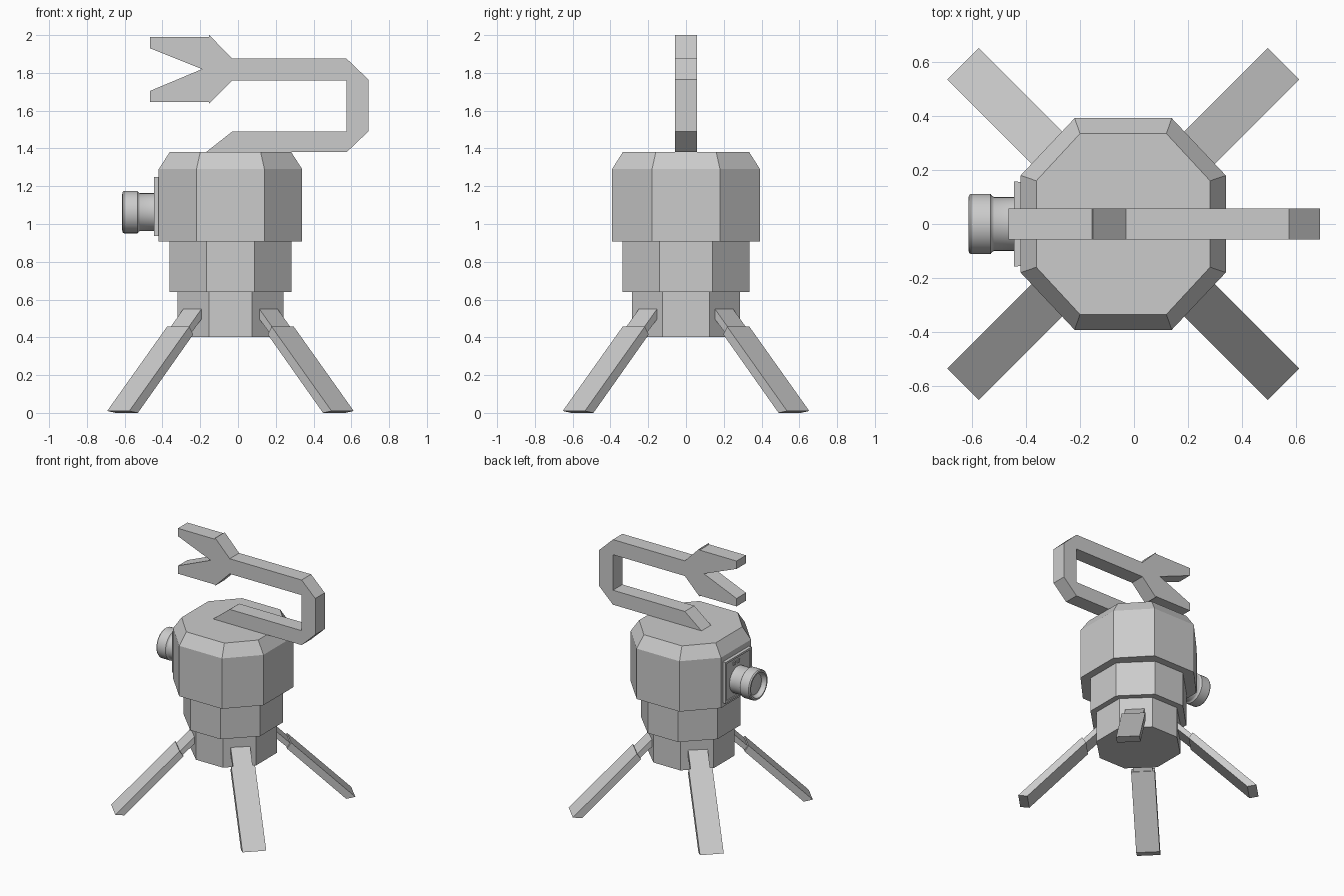
import bpy, bmesh, math
from mathutils import Matrix

if "Cube" in bpy.data.objects:
    bpy.data.objects.remove(bpy.data.objects["Cube"])

CX = -0.04   # body axis


def finish(name, bm, smooth=False):
    bmesh.ops.recalc_face_normals(bm, faces=bm.faces)
    me = bpy.data.meshes.new(name)
    bm.to_mesh(me)
    bm.free()
    ob = bpy.data.objects.new(name, me)
    bpy.context.collection.objects.link(ob)
    if smooth:
        bpy.ops.object.select_all(action='DESELECT')
        ob.select_set(True)
        bpy.context.view_layer.objects.active = ob
        bpy.ops.object.shade_smooth_by_angle(angle=math.radians(30))
    return ob


def loft(name, rings):
    """Stack of chamfered-square rings: (half x, half y, flat x, flat y, z)."""
    bm = bmesh.new()
    loops = []
    for hx, hy, fx, fy, z in rings:
        pts = [(hx, -fy), (hx, fy), (fx, hy), (-fx, hy),
               (-hx, fy), (-hx, -fy), (-fx, -hy), (fx, -hy)]
        loops.append([bm.verts.new((x + CX, y, z)) for x, y in pts])
    for a, b in zip(loops, loops[1:]):
        for i in range(8):
            j = (i + 1) % 8
            bm.faces.new((a[i], a[j], b[j], b[i]))
    bm.faces.new(loops[0])
    bm.faces.new(loops[-1])
    return finish(name, bm)


def prism(name, profile, half, matrix=Matrix()):
    """Extrude an x-z profile over y = -half..half."""
    bm = bmesh.new()
    face = bm.faces.new([bm.verts.new((x, -half, z)) for x, z in profile])
    ext = bmesh.ops.extrude_face_region(bm, geom=[face], use_keep_orig=True)
    verts = [g for g in ext['geom'] if isinstance(g, bmesh.types.BMVert)]
    bmesh.ops.translate(bm, verts=verts, vec=(0, 2 * half, 0))
    bm.transform(matrix)
    return finish(name, bm)


def box(name, lo, hi):
    y = (lo[1] + hi[1]) / 2
    return prism(name, [(lo[0], lo[2]), (hi[0], lo[2]), (hi[0], hi[2]), (lo[0], hi[2])],
                 (hi[1] - lo[1]) / 2, Matrix.Translation((0, y, 0)))


# Three octagonal body tiers
loft("lower_body", [(0.28, 0.287, 0.113, 0.125, z) for z in (0.402, 0.64)])
loft("middle_body", [(0.322, 0.335, 0.127, 0.14, z) for z in (0.64, 0.907)])
loft("head", [(0.38, 0.392, 0.18, 0.18, 0.907), (0.38, 0.392, 0.18, 0.18, 1.29),
              (0.322, 0.335, 0.16, 0.16, 1.38)])

# Four splayed legs, each a strut and a wider lower section
strut = [(0.28, 0.555), (0.39, 0.445), (0.37, 0.415), (0.27, 0.51)]
shin = [(0.84, 0.01), (0.776, 0.0), (0.362, 0.415), (0.391, 0.457)]
for i in range(4):
    m = Matrix.Translation((CX, 0, 0)) @ Matrix.Rotation(math.radians(45 + 90 * i), 4, 'Z')
    prism(f"leg_strut_{i + 1}", strut, 0.068, m)
    prism(f"lower_leg_{i + 1}", shin, 0.083, m)

# Hooked arm with forked end
prism("wrench_arm", [
    (-0.17, 1.38), (0.575, 1.38), (0.69, 1.49), (0.69, 1.765), (0.575, 1.875),
    (-0.03, 1.875), (-0.152, 2.0), (-0.155, 1.99), (-0.465, 1.99), (-0.465, 1.93),
    (-0.19, 1.82), (-0.465, 1.705), (-0.465, 1.645), (-0.155, 1.645), (-0.152, 1.637),
    (-0.03, 1.76), (0.575, 1.76), (0.575, 1.49), (-0.03, 1.49)], 0.057)

# Lens mounting plate with a shallow frame and two studs
box("lens_plate", (-0.436, -0.155, 0.937), (-0.41, 0.155, 1.25))
for n, s in (("right", -1), ("left", 1)):
    a, b = sorted((s * 0.14, s * 0.157))
    box(f"plate_rail_{n}", (-0.444, a, 0.937), (-0.43, b, 1.25))
box("plate_rail_bottom", (-0.444, -0.14, 0.937), (-0.43, 0.14, 0.952))
box("plate_rail_top", (-0.444, -0.14, 1.235), (-0.43, 0.14, 1.25))
for i, y in enumerate((0.0, 0.045)):
    box(f"plate_stud_{i + 1}", (-0.444, y - 0.012, 1.19), (-0.43, y + 0.012, 1.215))

# Turned lens barrel with recessed glass: (x, radius)
lens = [(-0.43, 0.1), (-0.518, 0.1), (-0.526, 0.104), (-0.532, 0.112), (-0.604, 0.112),
        (-0.612, 0.106), (-0.613, 0.094), (-0.585, 0.084), (-0.58, 0.078), (-0.588, 0.04)]
bm = bmesh.new()
N = 32
rings = [[bm.verts.new((x, r * math.cos(math.tau * k / N), 1.063 + r * math.sin(math.tau * k / N)))
          for k in range(N)] for x, r in lens]
for a, b in zip(rings, rings[1:]):
    for k in range(N):
        j = (k + 1) % N
        bm.faces.new((a[k], a[j], b[j], b[k]))
bm.faces.new(rings[0])
bm.faces.new(rings[-1])
finish("lens_barrel", bm, smooth=True)
